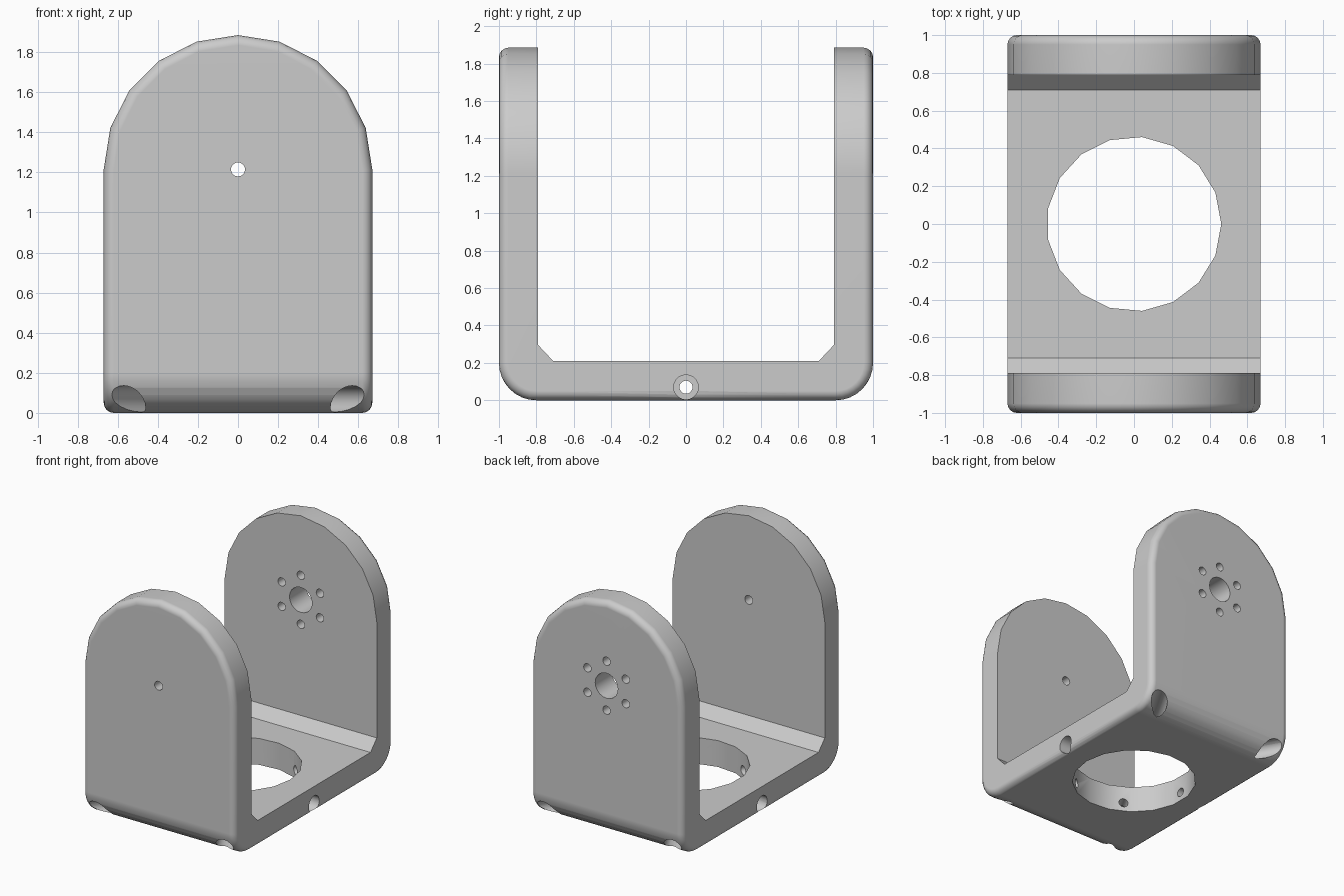
import bpy, bmesh
from math import pi, sin, cos
from mathutils import Matrix, Vector

if "Cube" in bpy.data.objects:
    bpy.data.objects.remove(bpy.data.objects["Cube"], do_unlink=True)

HALF_W, PIVOT_Z = 0.67, 1.215      # half width, centre height of the rounded arms
WALL = 0.79                        # inner face of each arm
FLOOR = 0.21                       # thickness of the base

grey = bpy.data.materials.new("matt grey")
grey.use_nodes = True
colour = (0.6, 0.6, 0.6, 1)
grey.diffuse_color = colour
grey.node_tree.nodes["Principled BSDF"].inputs["Base Color"].default_value = colour


def make_object(name, bm):
    bmesh.ops.recalc_face_normals(bm, faces=bm.faces)
    mesh = bpy.data.meshes.new(name)
    bm.to_mesh(mesh)
    bm.free()
    mesh.materials.append(grey)
    obj = bpy.data.objects.new(name, mesh)
    bpy.context.collection.objects.link(obj)
    return obj


def prism(points, direction):
    """Extrude a closed outline of 3D points along a direction."""
    bm = bmesh.new()
    face = bm.faces.new([bm.verts.new(p) for p in points])
    out = bmesh.ops.extrude_face_region(bm, geom=[face], use_keep_orig=True)
    verts = [g for g in out["geom"] if isinstance(g, bmesh.types.BMVert)]
    bmesh.ops.translate(bm, verts=verts, vec=direction)
    bmesh.ops.recalc_face_normals(bm, faces=bm.faces)
    return bm


def cut(target, cutter):
    cutter.hide_render = True
    mod = target.modifiers.new("cut", "BOOLEAN")
    mod.operation = "DIFFERENCE"
    mod.solver = "EXACT"
    mod.object = cutter
    bpy.context.view_layer.objects.active = target
    bpy.ops.object.modifier_apply(modifier=mod.name)
    bpy.data.objects.remove(cutter, do_unlink=True)


def drill(target, start, end, radius, sides=20):
    """Cut a round hole between two points."""
    start, end = Vector(start), Vector(end)
    axis = end - start
    turn = axis.to_track_quat("Z", "Y").to_matrix().to_4x4()
    bm = bmesh.new()
    bmesh.ops.create_cone(bm, cap_ends=True, segments=sides, radius1=radius,
                          radius2=radius, depth=axis.length,
                          matrix=Matrix.Translation((start + end) / 2) @ turn)
    cut(target, make_object("hole_cutter", bm))


# Solid body with a rounded top
outline = [(-HALF_W, -1, 0), (HALF_W, -1, 0)]
outline += [(HALF_W * cos(i * pi / 10), -1, PIVOT_Z + HALF_W * sin(i * pi / 10))
            for i in range(11)]
bm = prism(outline, (0, 2, 0))

# Large rounding along the lower front and back, then soft outer edges
low = [e for e in bm.edges if all(v.co.z < 0.01 for v in e.verts)
       and abs(e.verts[0].co.y - e.verts[1].co.y) < 0.01]
bmesh.ops.bevel(bm, geom=low, offset=0.2, segments=8, profile=0.5, affect="EDGES")
bm.normal_update()
rim = [e for e in bm.edges if e.calc_face_angle(0) > 1]
bmesh.ops.bevel(bm, geom=rim, offset=0.05, segments=4, profile=0.5, affect="EDGES")
bracket = make_object("bracket", bm)

# Channel between the arms, with chamfered inner corners
half = [(WALL, 2.2), (WALL, 0.295), (0.71, FLOOR)]
channel = half + [(-y, z) for y, z in reversed(half)]
cut(bracket, make_object("channel_cutter",
                         prism([(-1, y, z) for y, z in channel], (2, 0, 0))))

# Large opening in the base, a corner towards +x
bm = bmesh.new()
bmesh.ops.create_cone(bm, cap_ends=True, segments=17, radius1=0.462, radius2=0.462,
                      depth=1, matrix=Matrix.Rotation(-pi / 2, 4, "Z"))
cut(bracket, make_object("opening_cutter", bm))

# Six radial screw holes with counterbores
for i in range(6):
    ray = Vector((cos(i * pi / 3), sin(i * pi / 3), 0))
    lift = Vector((0, 0, 0.07))
    drill(bracket, ray * 0.4 + lift, ray * 0.7 + lift, 0.035)
    drill(bracket, ray * 0.56 + lift, ray * 1.4 + lift, 0.066)

# Front arm pivot hole; back arm shaft hole and ring of screw holes
drill(bracket, (0, -1.2, PIVOT_Z), (0, -0.6, PIVOT_Z), 0.035)
drill(bracket, (0, 0.6, PIVOT_Z), (0, 1.2, PIVOT_Z), 0.1)
for i in range(6):
    a = pi / 2 + i * pi / 3
    x, z = 0.195 * cos(a), PIVOT_Z + 0.195 * sin(a)
    drill(bracket, (x, 0.6, z), (x, 1.2, z), 0.033)

# Smooth shading with crisp edges
bpy.ops.object.select_all(action="DESELECT")
bracket.select_set(True)
bpy.context.view_layer.objects.active = bracket
bpy.ops.object.shade_smooth_by_angle(angle=pi / 6)
weighted = bracket.modifiers.new("even shading", "WEIGHTED_NORMAL")
weighted.keep_sharp = True
